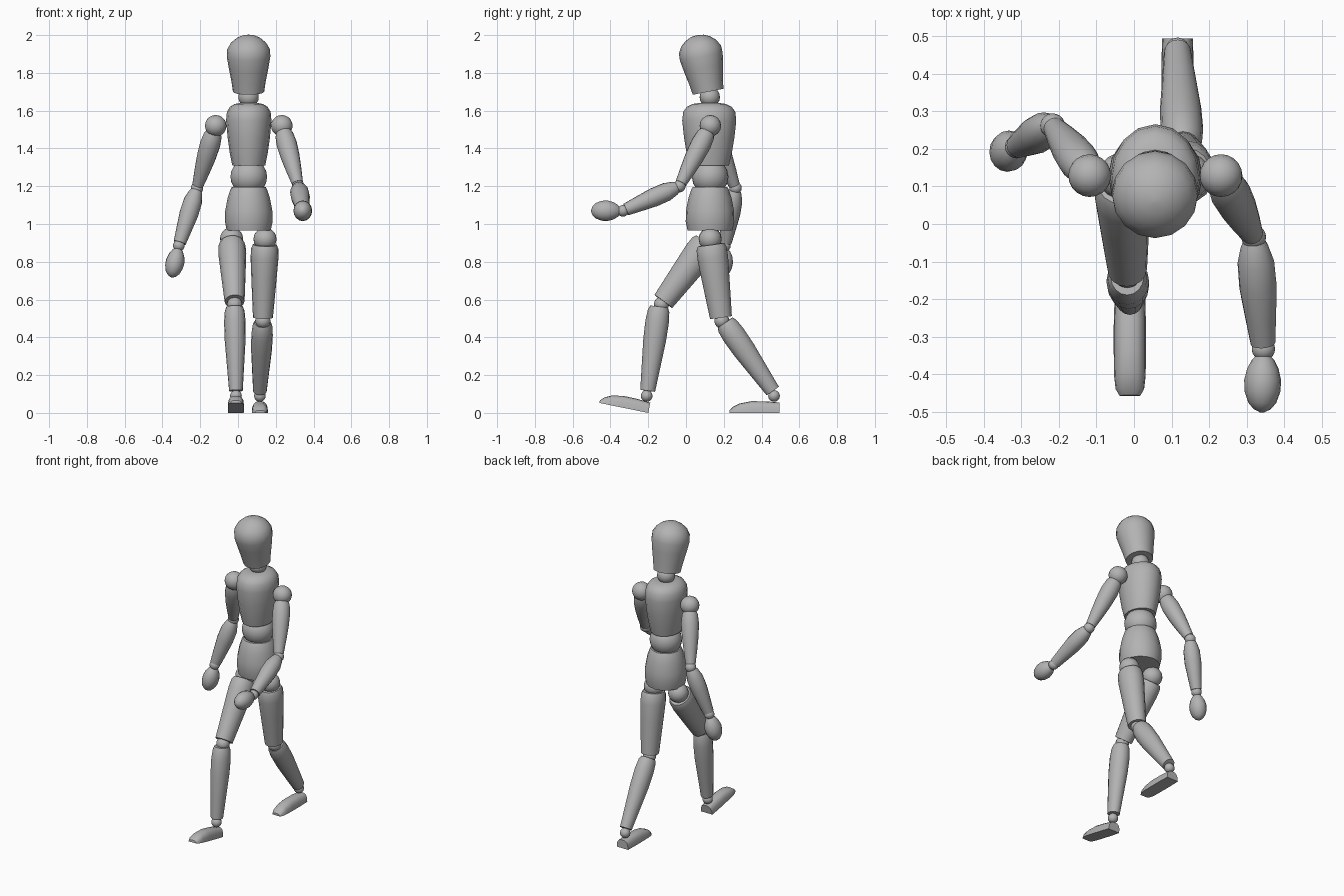
import bpy, bmesh, math
from mathutils import Vector, Matrix

if "Cube" in bpy.data.objects:
    bpy.data.objects.remove(bpy.data.objects["Cube"])

grey = bpy.data.materials.new("plain grey")
grey.diffuse_color = (0.45, 0.45, 0.45, 1)
grey.use_nodes = True
grey.node_tree.nodes["Principled BSDF"].inputs["Base Color"].default_value = grey.diffuse_color
SIDES = 16


def finish(name, bm):
    bmesh.ops.recalc_face_normals(bm, faces=bm.faces[:])
    me = bpy.data.meshes.new(name)
    bm.to_mesh(me)
    bm.free()
    me.materials.append(grey)
    ob = bpy.data.objects.new(name, me)
    bpy.context.collection.objects.link(ob)
    return ob


def loft(bm, rings):
    """Skin a list of point rings and cap both ends."""
    rows = [[bm.verts.new(p) for p in ring] for ring in rings]
    n = len(rows[0])
    for a, b in zip(rows, rows[1:]):
        for i in range(n):
            j = (i + 1) % n
            bm.faces.new((a[i], a[j], b[j], b[i]))
    bm.faces.new(rows[0])
    bm.faces.new(rows[-1])


def turned(name, low, high, profile, sx=1.0, sy=1.0):
    """Turned part from low to high; profile = (fraction along, radius)."""
    low, high = Vector(low), Vector(high)
    axis = high - low
    turn = Vector((0, 0, 1)).rotation_difference(axis.normalized())
    rings = []
    for t, r in profile:
        rings.append([low + turn @ Vector((sx * r * math.cos(2 * math.pi * i / SIDES),
                                           sy * r * math.sin(2 * math.pi * i / SIDES),
                                           t * axis.length)) for i in range(SIDES)])
    bm = bmesh.new()
    loft(bm, rings)
    return finish(name, bm)


def ball(name, centre, r):
    """Joint ball with its poles pointing sideways."""
    bm = bmesh.new()
    bmesh.ops.create_uvsphere(bm, u_segments=16, v_segments=10, radius=r,
                              matrix=Matrix.Translation(centre) @ Matrix.Rotation(math.pi / 2, 4, 'Y'))
    return finish(name, bm)


def foot(name, heel, pitch):
    """Flat-soled foot with an arched top, toe towards -y."""
    sections = [(0, .041, .055), (.07, .043, .061), (.15, .043, .062),
                (.21, .042, .05), (.245, .038, .033), (.264, .027, .014)]
    rot = Matrix.Rotation(math.radians(pitch), 3, 'X')
    rings = []
    for u, w, h in sections:
        ring = []
        for i in range(9):
            c, s = math.cos(math.pi * i / 8), math.sin(math.pi * i / 8)
            p = Vector((w * math.copysign(abs(c) ** .75, c), -u, h * s ** .75 if s > 1e-6 else 0))
            ring.append(Vector(heel) + rot @ p)
        rings.append(ring)
    bm = bmesh.new()
    loft(bm, rings)
    return finish(name, bm)


# Head and neck
turned("head", (.056, .117, 1.70), (.056, .059, 2.0),
       [(0, .081), (.18, .089), (.42, .103), (.62, .113), (.75, .111),
        (.86, .092), (.94, .064), (.985, .034), (1, .004)], 1.02, 1.02)
ball("neck_ball", (.056, .126, 1.672), .054)

# Torso
turned("chest", (.057, .123, 1.31), (.057, .123, 1.64),
       [(0, .098), (.2, .113), (.45, .126), (.72, .135), (.86, .13),
        (.94, .112), (.985, .085), (1, .055)], .89, 1.06)
ball("waist_ball", (.057, .128, 1.25), .097)
turned("pelvis", (.057, .127, .965), (.057, .127, 1.195),
       [(0, .116), (.2, .126), (.45, .125), (.75, .112), (.95, .097), (1, .09)], 1.0, 1.02)

# Profiles, from the lower end to the upper end
THIGH = [(0, .055), (.25, .062), (.55, .07), (.82, .077), (.95, .075), (1, .066)]
SHIN = [(0, .038), (.3, .048), (.6, .058), (.82, .06), (.95, .055), (1, .046)]
UPPER_ARM = [(0, .03), (.25, .041), (.5, .05), (.75, .054), (.92, .048), (1, .036)]
FOREARM = [(0, .033), (.25, .041), (.55, .05), (.8, .049), (.95, .037), (1, .03)]
HAND = [(0, .006), (.05, .023), (.16, .039), (.35, .05), (.55, .052),
        (.75, .044), (.9, .031), (1, .016)]

# Legs: hip, thigh bottom, knee, shin top, shin bottom, ankle, heel, foot pitch
legs = {
    "left": ((.143, .128, .92), (.132, .185, .505), (.132, .19, .487), (.13, .207, .478),
             (.116, .459, .116), (.116, .466, .09), (.116, .495, 0), 0),
    "right": ((-.034, .128, .922), (-.018, -.12, .59), (-.018, -.13, .575), (-.018, -.142, .562),
              (-.011, -.203, .117), (-.011, -.208, .09), (-.011, -.2, 0), -11.5),
}
for side, (hip, low, knee, top, bottom, ankle, heel, pitch) in legs.items():
    ball(side + "_hip_ball", hip, .061)
    start = Vector(hip) + (Vector(low) - Vector(hip)).normalized() * .03
    turned(side + "_thigh", low, start, THIGH, .96, 1.06)
    ball(side + "_knee_ball", knee, .04)
    turned(side + "_shin", bottom, top, SHIN, .95, 1.04)
    ball(side + "_ankle_ball", ankle, .031)
    foot(side + "_foot", heel, pitch)

# Arms: shoulder, elbow, wrist, fingertip
arms = {
    "left": ((.232, .129, 1.52), (.319, -.035, 1.2), (.345, -.333, 1.07), (.341, -.502, 1.07)),
    "right": ((-.118, .129, 1.52), (-.217, .262, 1.19), (-.313, .206, .886), (-.352, .184, .718)),
}
for side, points in arms.items():
    shoulder, elbow, wrist, tip = [Vector(p) for p in points]
    ball(side + "_shoulder_ball", shoulder, .057)
    turned(side + "_upper_arm", elbow.lerp(shoulder, .05), shoulder.lerp(elbow, .08), UPPER_ARM)
    ball(side + "_elbow_ball", elbow, .033)
    turned(side + "_forearm", wrist.lerp(elbow, .05), elbow.lerp(wrist, .04), FOREARM)
    ball(side + "_wrist_ball", wrist, .031)
    turned(side + "_hand", tip, wrist.lerp(tip, .08), HAND, .95, 1.05)

# Smooth shading with crisp rims
for ob in bpy.data.objects:
    ob.select_set(True)
    bpy.context.view_layer.objects.active = ob
bpy.ops.object.shade_smooth_by_angle(angle=math.radians(40))
